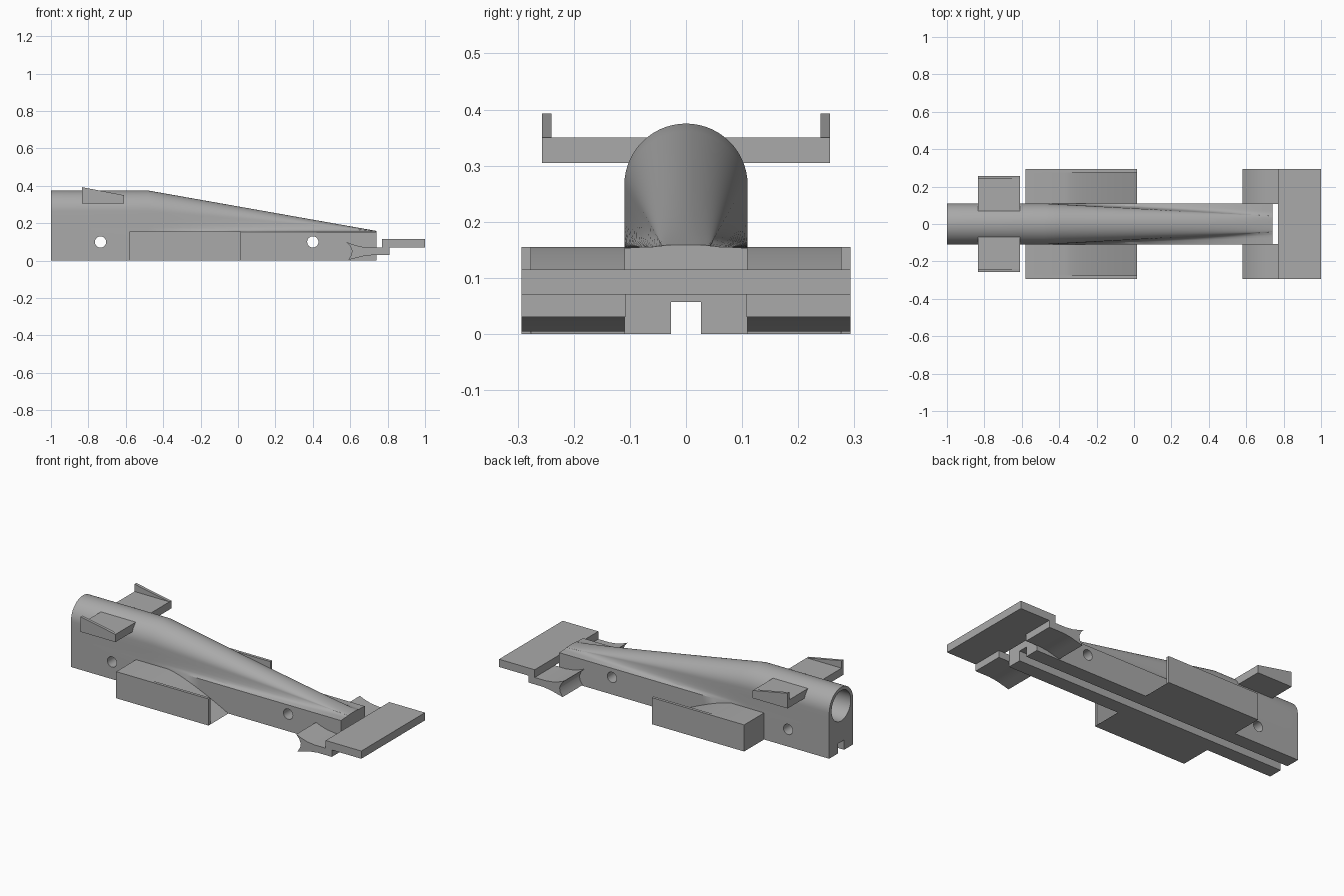
import bpy, bmesh, math

cube = bpy.data.objects.get("Cube")
if cube:
    bpy.data.objects.remove(cube)

grey = bpy.data.materials.new("plain grey")
grey.use_nodes = True
grey.diffuse_color = (0.4, 0.4, 0.4, 1)
grey.node_tree.nodes["Principled BSDF"].inputs["Base Color"].default_value = (0.4, 0.4, 0.4, 1)


def loft(name, rings):
    """Skin a list of matching closed rings and cap both ends."""
    bm = bmesh.new()
    rows = [[bm.verts.new(p) for p in ring] for ring in rings]
    n = len(rows[0])
    for a, b in zip(rows, rows[1:]):
        for i in range(n):
            j = (i + 1) % n
            bm.faces.new((a[i], a[j], b[j], b[i]))
    bm.faces.new(rows[0])
    bm.faces.new(rows[-1])
    bmesh.ops.recalc_face_normals(bm, faces=bm.faces)
    mesh = bpy.data.meshes.new(name)
    bm.to_mesh(mesh)
    bm.free()
    mesh.materials.append(grey)
    obj = bpy.data.objects.new(name, mesh)
    bpy.context.collection.objects.link(obj)
    return obj


def extrude(name, profile, y0, y1):
    """Extrude a side profile of (x, z) points across the width."""
    return loft(name, [[(x, y, z) for x, z in profile] for y in (y0, y1)])


def smooth(obj, angle):
    bpy.ops.object.select_all(action='DESELECT')
    obj.select_set(True)
    bpy.context.view_layer.objects.active = obj
    bpy.ops.object.shade_smooth_by_angle(angle=math.radians(angle))


def drill(target, name, radius, length, location, rotation):
    bpy.ops.mesh.primitive_cylinder_add(vertices=48, radius=radius, depth=length,
                                        location=location, rotation=rotation)
    cutter = bpy.context.object
    cutter.name = name
    cutter.data.materials.append(grey)
    cutter.hide_render = True
    mod = target.modifiers.new(name, 'BOOLEAN')
    mod.operation = 'DIFFERENCE'
    mod.object = cutter
    bpy.context.view_layer.objects.active = target
    bpy.ops.object.modifier_apply(modifier=name)
    bpy.data.objects.remove(cutter)


# Body: grooved base, domed tail, tapering into a low ridge at the nose
HALF, DECK = 0.11, 0.155
base = [(0.027, 0.057), (0.027, 0), (HALF, 0), (HALF, DECK - 0.002)]
arc = [math.radians(90 * i / 14) for i in range(15)]
tail = [(HALF, z) for z in (0.165, 0.18, 0.2, 0.23)]
tail += [(HALF * math.cos(a), 0.265 + HALF * math.sin(a)) for a in arc]
nose = [(0.075, DECK), (0.062, DECK), (0.054, 0.156), (0.048, 0.157)]
nose += [(0.043 * math.cos(a), 0.157 + 0.002 * math.sin(a)) for a in arc]


def section(x, t):
    half = base + [(p[0] + (q[0] - p[0]) * t, p[1] + (q[1] - p[1]) * t)
                   for p, q in zip(tail, nose)]
    half[-1] = (0, half[-1][1])
    return [(x, y, z) for y, z in half] + [(x, -y, z) for y, z in half[-2::-1]]


STEPS = 16
stations = [section(-1, 0)]
stations += [section(-0.48 + 1.22 * i / STEPS, i / STEPS) for i in range(STEPS + 1)]
body = loft("body", stations)
for x in (-0.735, 0.4):
    drill(body, "axle_hole", 0.03, 1, (x, 0, 0.1), (math.pi / 2, 0, 0))
drill(body, "tail_chamber", 0.088, 1, (-1, 0, 0.267), (0, math.pi / 2, 0))
smooth(body, 30)

# Side pod profile: flat top, then a ramp down to the floor
START, END = -0.37, 0.015
ramp = [(START + (END - START) * i / 12, DECK * (1 - (i / 12) ** 1.3)) for i in range(13)]
pod = [(-0.58, 0), (-0.58, DECK)] + ramp
fence = [(-0.58, 0), (-0.58, DECK), (END, DECK), (END, 0)]

# Curved blade behind the front wing, with a hollow trailing edge
blade = [(0.58, 0.1), (0.61, 0.088), (0.65, 0.076), (0.7, 0.07), (0.81, 0.07),
         (0.81, 0.03), (0.72, 0.03), (0.67, 0.024), (0.63, 0.014), (0.59, 0.004),
         (0.605, 0.028), (0.61, 0.052), (0.6, 0.078)]

# Rear wing and its wedge end plate
wing = [(-0.835, 0.305), (-0.835, 0.35), (-0.61, 0.35), (-0.61, 0.305)]
plate = [(-0.835, 0.305), (-0.835, 0.393), (-0.61, 0.35), (-0.61, 0.305)]

for side, s in (("left", 1), ("right", -1)):
    smooth(extrude(side + "_side_pod", pod, s * 0.105, s * 0.276), 20)
    extrude(side + "_pod_fence", fence, s * 0.276, s * 0.293)
    smooth(extrude(side + "_front_blade", blade, s * 0.108, s * 0.293), 30)
    extrude(side + "_rear_wing", wing, s * 0.065, s * 0.24)
    extrude(side + "_rear_end_plate", plate, s * 0.24, s * 0.257)

# Front wing plate across the full width
extrude("front_wing", [(0.77, 0.07), (0.77, 0.115), (1, 0.115), (1, 0.07)], -0.293, 0.293)
